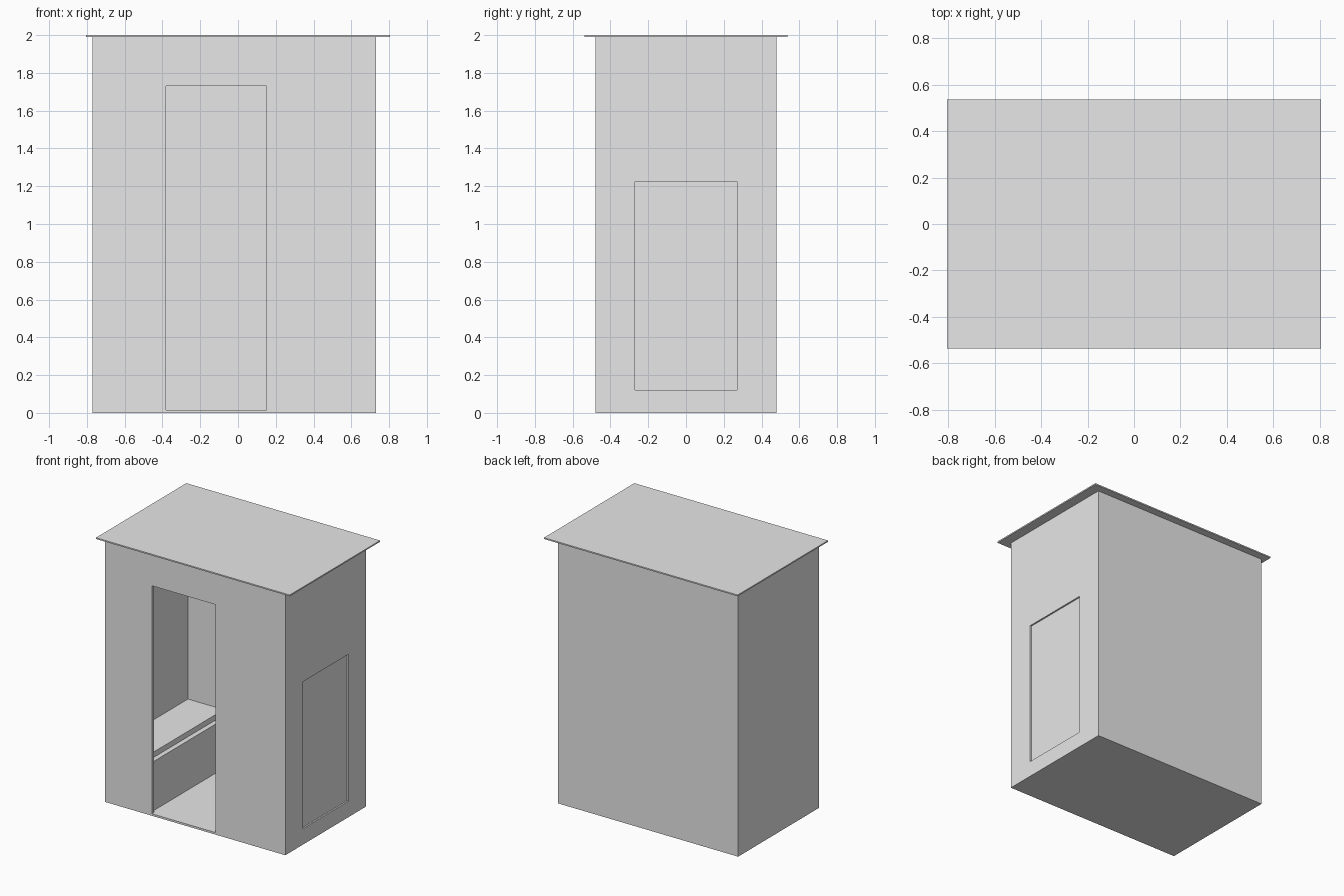
import bpy
import bmesh

if "Cube" in bpy.data.objects:
    bpy.data.objects.remove(bpy.data.objects["Cube"])

grey = bpy.data.materials.new("plain_grey")
grey.diffuse_color = (0.8, 0.8, 0.8, 1.0)
grey.use_nodes = True
grey.node_tree.nodes["Principled BSDF"].inputs["Base Color"].default_value = grey.diffuse_color


def box(name, x, y, z):
    """Box from (min, max) ranges on each axis."""
    bm = bmesh.new()
    bmesh.ops.create_cube(bm, size=1.0)
    for v in bm.verts:
        v.co = [r[0] + (c + 0.5) * (r[1] - r[0]) for c, r in zip(v.co, (x, y, z))]
    mesh = bpy.data.meshes.new(name)
    bm.to_mesh(mesh)
    bm.free()
    mesh.materials.append(grey)
    ob = bpy.data.objects.new(name, mesh)
    bpy.context.collection.objects.link(ob)
    return ob


def cut(target, x, y, z):
    """Subtract a box from the target and remove the cutter."""
    cutter = box("cutter", x, y, z)
    cutter.hide_render = True
    mod = target.modifiers.new("cut", 'BOOLEAN')
    mod.operation = 'DIFFERENCE'
    mod.solver = 'EXACT'
    mod.object = cutter
    bpy.context.view_layer.objects.active = target
    bpy.ops.object.modifier_apply(modifier=mod.name)
    bpy.data.objects.remove(cutter)


FLOOR = 0.015
EAVES = 1.99

# Cabin walls and floor, hollowed out, with doorway and a shallow side hatch
cabin = box("cabin_walls", (-0.77, 0.73), (-0.48, 0.48), (0, EAVES))
cut(cabin, (-0.735, 0.70), (-0.455, 0.455), (FLOOR, 2.2))
cut(cabin, (-0.38, 0.15), (-0.60, -0.40), (FLOOR, 1.73))
cut(cabin, (0.718, 0.80), (-0.27, 0.27), (0.12, 1.225))

# Overhanging flat roof
box("roof", (-0.806, 0.806), (-0.537, 0.537), (EAVES, 2.0))

# Bench along the left wall: base with a slightly set-back seat slab
box("bench_base", (-0.735, -0.40), (-0.455, 0.455), (FLOOR, 0.385))
box("bench_seat", (-0.735, -0.437), (-0.455, 0.455), (0.385, 0.426))
